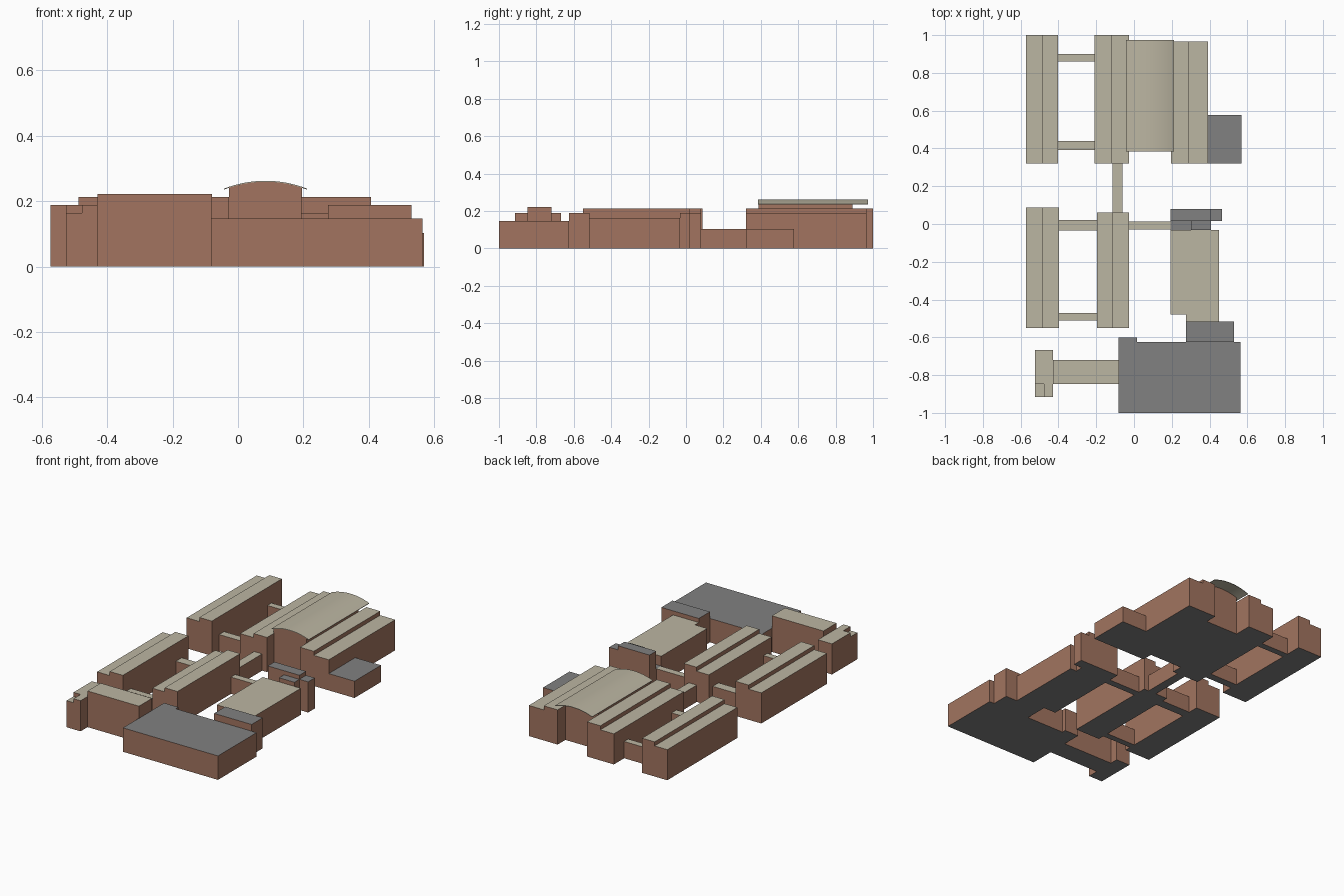
import bpy, bmesh, math

if "Cube" in bpy.data.objects:
    bpy.data.objects.remove(bpy.data.objects["Cube"])


def mat(name, rgb):
    m = bpy.data.materials.new(name)
    m.diffuse_color = (*rgb, 1)
    m.use_nodes = True
    m.node_tree.nodes["Principled BSDF"].inputs["Base Color"].default_value = m.diffuse_color
    return m


brick = mat("brick_brown", (0.36, 0.175, 0.115))
stone = mat("roof_beige", (0.50, 0.465, 0.36))
grey = mat("flat_roof_grey", (0.22, 0.22, 0.22))


def extrude(name, profile, y0, y1, roof, all_roof=False):
    """Extrude an x-z profile along y: brick sides, coloured roof, grey underside."""
    bm = bmesh.new()
    f = bm.faces.new([bm.verts.new((x, y0, z)) for x, z in profile])
    new = bmesh.ops.extrude_face_region(bm, geom=[f])["geom"]
    for v in new:
        if isinstance(v, bmesh.types.BMVert):
            v.co.y = y1
    bmesh.ops.recalc_face_normals(bm, faces=bm.faces)
    bm.normal_update()
    for face in bm.faces:
        nz = face.normal.z
        face.material_index = 1 if nz > 0.5 or all_roof else 2 if nz < -0.5 else 0
    me = bpy.data.meshes.new(name)
    bm.to_mesh(me)
    bm.free()
    for m in (brick, roof, grey):
        me.materials.append(m)
    ob = bpy.data.objects.new(name, me)
    bpy.context.collection.objects.link(ob)
    return ob


def block(name, x0, x1, y0, y1, z, roof=stone):
    return extrude(name, [(x0, 0), (x1, 0), (x1, z), (x0, z)], y0, y1, roof)


LOW, HIGH, LINK = 0.188, 0.213, 0.103


def stepped(name, x0, xm, x1, y0, y1, zl, zr):
    """Long hall whose roof steps at xm."""
    extrude(name, [(x0, 0), (x1, 0), (x1, zr), (xm, zr), (xm, zl), (x0, zl)], y0, y1, stone)


# Long halls with stepped roofs
stepped("back_left_hall", -0.573, -0.487, -0.402, 0.32, 1.0, LOW, HIGH)
stepped("back_middle_hall", -0.21, -0.118, -0.027, 0.32, 1.0, LOW, HIGH)
stepped("back_right_hall", 0.197, 0.291, 0.393, 0.32, 0.965, HIGH, LOW)
stepped("middle_left_hall", -0.573, -0.487, -0.398, -0.55, 0.087, LOW, HIGH)
stepped("middle_hall", -0.197, -0.113, -0.027, -0.55, 0.06, LOW, HIGH)

# Low links between halls
for i, (x0, x1, y0, y1) in enumerate([
        (-0.402, -0.21, 0.86, 0.90), (-0.402, -0.21, 0.392, 0.44),
        (-0.398, -0.197, -0.035, 0.022), (-0.398, -0.197, -0.51, -0.472),
        (-0.115, -0.06, 0.06, 0.32), (-0.027, 0.192, -0.03, 0.012)]):
    block(f"link_{i + 1}", x0, x1, y0, y1, LINK)

# Vaulted hall: walls up to a thin curved roof
CX, HALF, EDGE, RISE = 0.084, 0.127, 0.238, 0.024
R = (HALF ** 2 + RISE ** 2) / (2 * RISE)


def arch(half, drop, n=16):
    pts = []
    for i in range(n + 1):
        x = half * (1 - 2 * i / n)
        pts.append((CX + x, EDGE + RISE - R + math.sqrt(R * R - x * x) - drop))
    return pts


extrude("vaulted_hall_walls", [(-0.027, 0), (0.197, 0)] + arch(0.112, 0.003), 0.387, 0.89, stone)
shell = extrude("vaulted_roof", arch(HALF, 0) + arch(HALF, 0.003)[::-1], 0.385, 0.973, stone, True)
bpy.context.view_layer.objects.active = shell
shell.select_set(True)
bpy.ops.object.shade_smooth_by_angle(angle=math.radians(30))

# Right side: annex, workshop and stair towers
block("back_right_annex", 0.393, 0.568, 0.32, 0.577, LINK, grey)
block("workshop", 0.192, 0.45, -0.48, -0.033, 0.163)
block("workshop_extension", 0.275, 0.45, -0.52, -0.48, 0.163)
block("workshop_front_tower", 0.275, 0.53, -0.625, -0.517, LOW, grey)
block("stair_tower_high", 0.192, 0.407, 0.015, 0.08, HIGH, grey)
block("stair_tower_side", 0.407, 0.466, 0.015, 0.08, LOW, grey)
block("stair_tower_front", 0.302, 0.407, -0.033, 0.015, LOW, grey)
block("stair_tower_low", 0.192, 0.302, -0.033, 0.015, LINK, grey)

# Front buildings
block("front_depot", -0.082, 0.564, -1.0, -0.625, 0.147, grey)
block("front_depot_corner", -0.082, 0.015, -0.625, -0.6, 0.147, grey)
block("front_hall", -0.43, -0.08, -0.847, -0.72, 0.222)
block("front_left_wing", -0.525, -0.43, -0.847, -0.668, LOW)
block("front_left_wing_end", -0.477, -0.43, -0.915, -0.847, LOW)
block("front_left_wing_step", -0.525, -0.477, -0.915, -0.847, 0.163)
